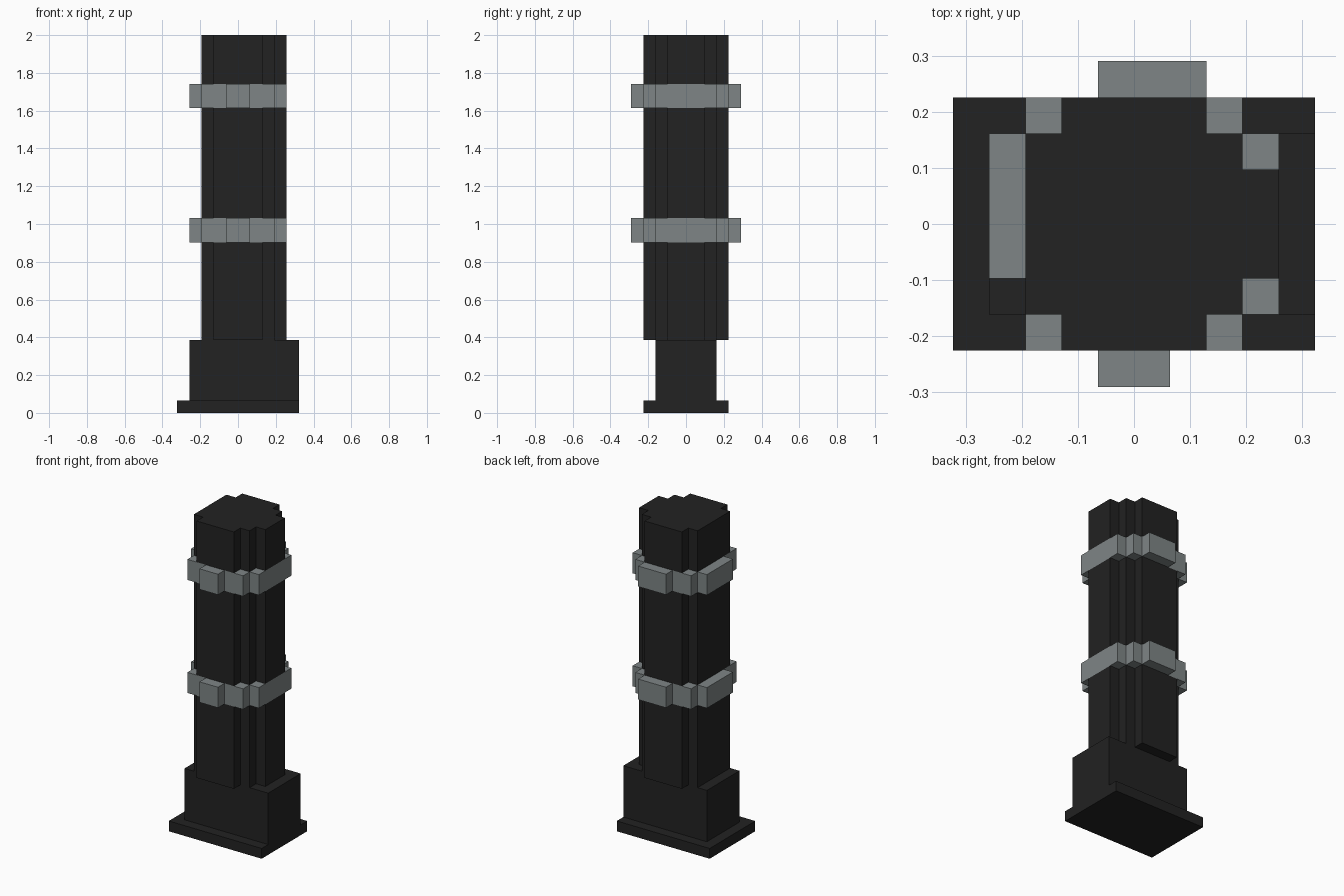
import bpy
import bmesh

cube = bpy.data.objects.get("Cube")
if cube:
    bpy.data.objects.remove(cube, do_unlink=True)

U = 2 / 31  # size of one block


def make_material(name, color):
    mat = bpy.data.materials.new(name)
    mat.use_nodes = True
    mat.diffuse_color = color
    bsdf = next(n for n in mat.node_tree.nodes if n.type == 'BSDF_PRINCIPLED')
    bsdf.inputs["Base Color"].default_value = color
    return mat


charcoal = make_material("charcoal", (0.016, 0.016, 0.016, 1))
steel = make_material("steel_grey", (0.21, 0.235, 0.238, 1))


def extrude_plan(name, plan, bottom, top, mat):
    """Extrude a counter-clockwise plan outline, all measured in blocks."""
    bm = bmesh.new()
    face = bm.faces.new([bm.verts.new((x * U, y * U, bottom * U)) for x, y in plan])
    result = bmesh.ops.extrude_face_region(bm, geom=[face], use_keep_orig=True)
    verts = [g for g in result["geom"] if isinstance(g, bmesh.types.BMVert)]
    bmesh.ops.translate(bm, verts=verts, vec=(0, 0, (top - bottom) * U))
    bmesh.ops.recalc_face_normals(bm, faces=bm.faces)
    mesh = bpy.data.meshes.new(name)
    bm.to_mesh(mesh)
    bm.free()
    mesh.materials.append(mat)
    obj = bpy.data.objects.new(name, mesh)
    bpy.context.collection.objects.link(obj)
    return obj


def rectangle(x0, x1, half_y):
    return [(x0, -half_y), (x1, -half_y), (x1, half_y), (x0, half_y)]


# Foot and pedestal
extrude_plan("base_plate", rectangle(-5, 5, 3.5), 0, 1, charcoal)
extrude_plan("pedestal", rectangle(-4, 5, 2.5), 1, 6, charcoal)

# Column with stepped corners: front half of the plan, mirrored to the back
front_half = [(-3, -2.5), (-2, -2.5), (-2, -3.5), (2, -3.5), (2, -2.5),
              (3, -2.5), (3, -1.5), (4, -1.5)]
column_plan = front_half + [(x, -y) for x, y in reversed(front_half)]
for name, bottom, top in (("lower", 6, 14), ("middle", 16, 25), ("upper", 27, 31)):
    extrude_plan(name + "_column", column_plan, bottom, top, charcoal)

# Bands, with raised blocks at the front, back and one side
band_plan = [(-3, -3.5), (-1, -3.5), (-1, -4.5), (1, -4.5), (1, -3.5),
             (3, -3.5), (3, -2.5), (4, -2.5), (4, 2.5), (3, 2.5),
             (3, 3.5), (2, 3.5), (2, 4.5), (-1, 4.5), (-1, 3.5), (-3, 3.5),
             (-3, 2.5), (-4, 2.5), (-4, -1.5), (-3, -1.5)]
for name, bottom in (("lower", 14), ("upper", 25)):
    extrude_plan(name + "_band", band_plan, bottom, bottom + 2, steel)
